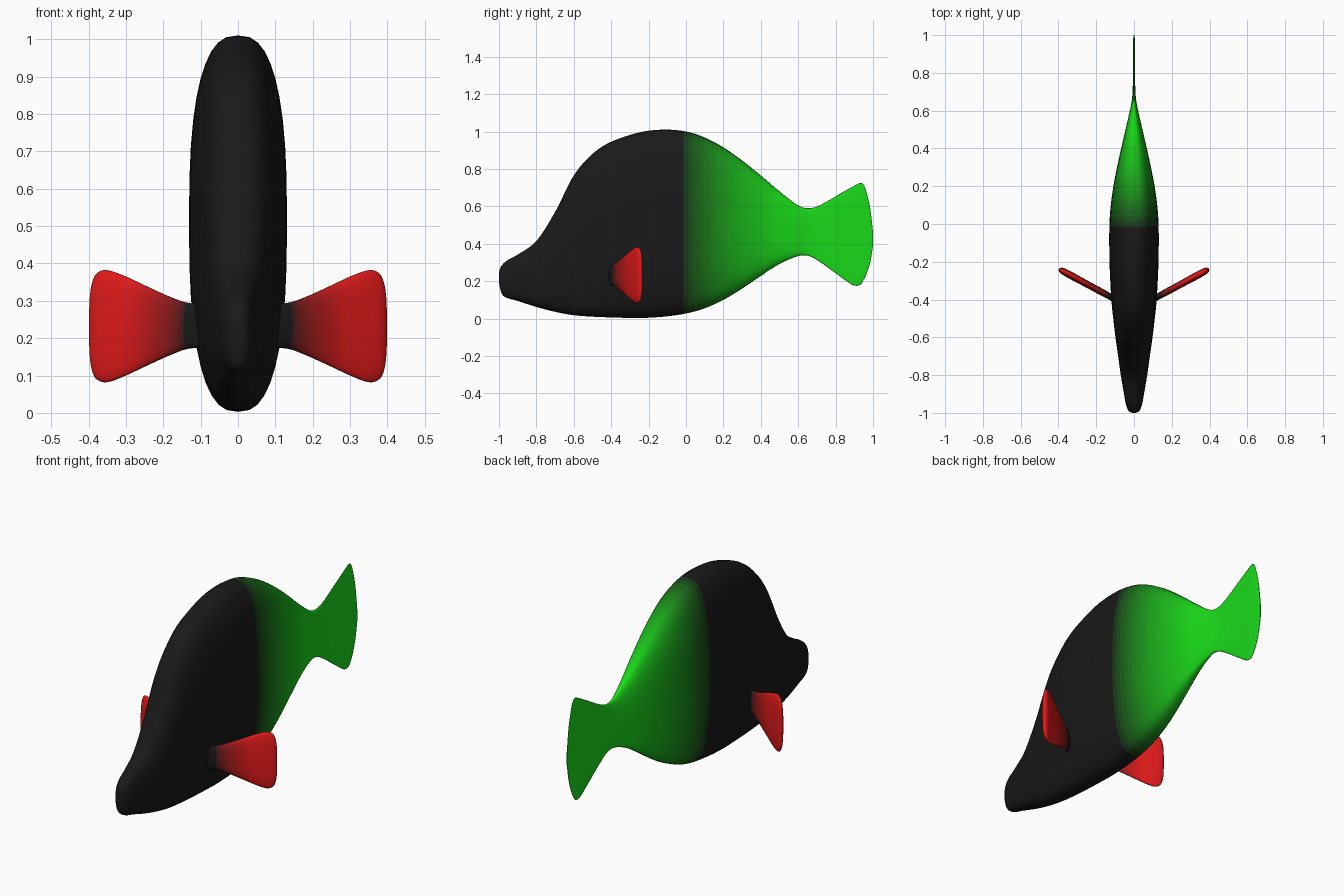
import bpy, bmesh, math
from mathutils import Vector

if "Cube" in bpy.data.objects:
    bpy.data.objects.remove(bpy.data.objects["Cube"])

BANDS, RING, STEPS = 20, 40, 8
BLACK = (0.01, 0.01, 0.01)


def gradient(name, color):
    mats = []
    for i in range(BANDS + 1):
        t = i / BANDS
        m = bpy.data.materials.new(f"{name}_{i}")
        m.diffuse_color = (*[a + (b - a) * t for a, b in zip(BLACK, color)], 1)
        m.use_nodes = True
        m.node_tree.nodes["Principled BSDF"].inputs["Base Color"].default_value = m.diffuse_color
        mats.append(m)
    return mats


def resample(rows):
    """Smooth Catmull-Rom curve through all stations."""
    p = [Vector(r) for r in rows]
    p = [p[0]] + p + [p[-1]]
    out = []
    for i in range(1, len(p) - 2):
        a, b, c, d = p[i - 1:i + 3]
        for k in range(STEPS):
            t = k / STEPS
            out.append(0.5 * (2 * b + (c - a) * t + (2 * a - 5 * b + 4 * c - d) * t * t
                              + (3 * b - a - 3 * c + d) * t ** 3))
    return out + [p[-1]]


def loft(name, rows, place, mats, start, end, power):
    """Superellipse sections (position, low, high, half width), coloured along the length."""
    bm = bmesh.new()
    rings, e = [], 2 / power
    for s, lo, hi, w in resample(rows):
        ring = []
        for j in range(RING):
            a = 2 * math.pi * j / RING
            c, n = math.cos(a), math.sin(a)
            u = math.copysign(abs(c) ** e, c) * w
            v = (lo + hi) / 2 + math.copysign(abs(n) ** e, n) * (hi - lo) / 2
            ring.append(bm.verts.new(place(s, u, v)))
        rings.append((s, ring))
    for (s0, r0), (s1, r1) in zip(rings, rings[1:]):
        t = min(1, max(0, ((s0 + s1) / 2 - start) / (end - start)))
        for j in range(RING):
            k = (j + 1) % RING
            f = bm.faces.new((r0[j], r0[k], r1[k], r1[j]))
            f.material_index = round(t * BANDS)
    bm.faces.new(rings[0][1])
    bm.faces.new(rings[-1][1]).material_index = BANDS
    bmesh.ops.recalc_face_normals(bm, faces=bm.faces)
    for f in bm.faces:
        f.smooth = True
    me = bpy.data.meshes.new(name)
    bm.to_mesh(me)
    bm.free()
    for m in mats:
        me.materials.append(m)
    ob = bpy.data.objects.new(name, me)
    bpy.context.collection.objects.link(ob)
    return ob


# Body and tail fin: y, belly z, back z, half width
body = [(-1.0, .20, .24, .008), (-.995, .165, .265, .022), (-.98, .125, .29, .034),
        (-.95, .108, .315, .044), (-.9, .094, .342, .053), (-.8, .062, .415, .07),
        (-.7, .036, .57, .084), (-.6, .018, .765, .098), (-.5, .01, .88, .11),
        (-.4, .006, .945, .12), (-.25, .003, .995, .128), (-.12, .01, 1.01, .131),
        (0, .027, 1.0, .13), (.1, .055, .968, .123), (.2, .1, .915, .109),
        (.3, .16, .845, .09), (.4, .228, .765, .068), (.5, .292, .68, .045),
        (.6, .334, .605, .022), (.66, .333, .59, .011), (.72, .3, .608, .007),
        (.82, .228, .665, .005), (.89, .18, .705, .005), (.93, .18, .724, .005),
        (.95, .207, .715, .005), (.965, .238, .675, .005), (.985, .3, .59, .004),
        (1.0, .39, .46, .003)]
loft("fish_body", body, lambda s, u, v: (u, s, v),
     gradient("green", (0.01, 0.7, 0.01)), -0.02, 0.5, 2.6)

# Side fins: outward x, low z, high z, half thickness
fin = [(.06, .175, .29, .015), (.13, .172, .294, .017), (.18, .155, .31, .018),
       (.24, .128, .337, .018), (.3, .1, .365, .019), (.345, .083, .381, .019),
       (.37, .085, .379, .018), (.385, .1, .362, .015), (.394, .135, .325, .009),
       (.397, .19, .27, .003)]
red = gradient("red", (0.75, 0.01, 0.01))
for side, label in ((-1, "left"), (1, "right")):
    loft(f"{label}_fin", fin,
         lambda s, u, v: (side * (s - .46 * u), -.388 + (s - .12) * .54 + .88 * u, v),
         red, .13, .29, 2.4)
